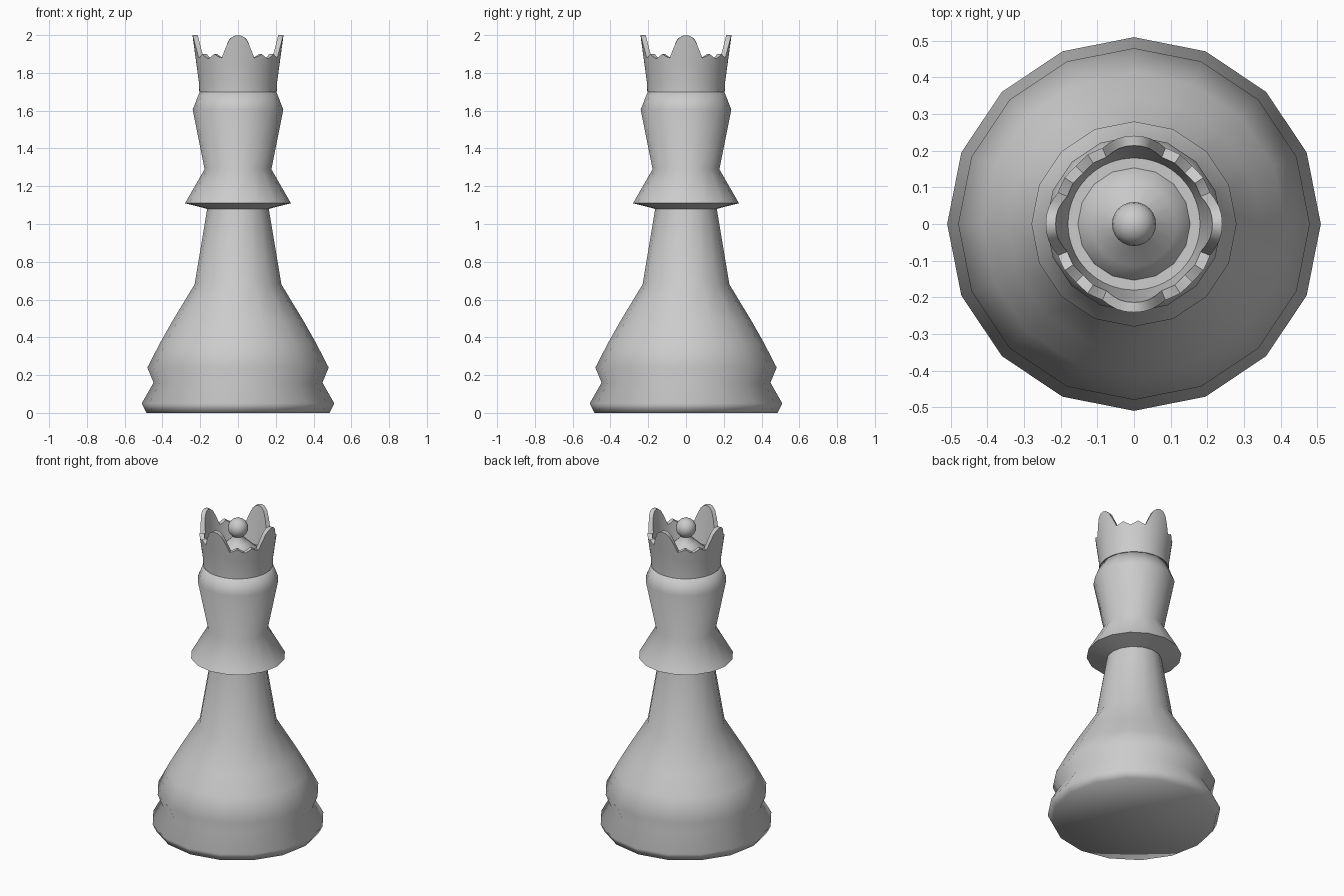
import bpy, bmesh, math
from math import cos, sin, pi

if "Cube" in bpy.data.objects:
    bpy.data.objects.remove(bpy.data.objects["Cube"])


def loft(name, rows, n, angle=75):
    """Join rows of (radius, height) functions of the angle; a radius of 0 closes to a pole."""
    bm = bmesh.new()
    rings = []
    for row in rows:
        if row(0)[0] == 0:
            rings.append([bm.verts.new((0, 0, row(0)[1]))] * n)
            continue
        ring = []
        for i in range(n):
            a = 2 * pi * i / n
            r, z = row(i)
            ring.append(bm.verts.new((r * cos(a), r * sin(a), z)))
        rings.append(ring)
    for lo, hi in zip(rings, rings[1:]):
        for i in range(n):
            j = (i + 1) % n
            quad = list(dict.fromkeys((lo[i], lo[j], hi[j], hi[i])))
            bm.faces.new(quad)
    bmesh.ops.recalc_face_normals(bm, faces=bm.faces)
    mesh = bpy.data.meshes.new(name)
    bm.to_mesh(mesh)
    bm.free()
    obj = bpy.data.objects.new(name, mesh)
    bpy.context.collection.objects.link(obj)
    bpy.ops.object.select_all(action='DESELECT')
    obj.select_set(True)
    bpy.context.view_layer.objects.active = obj
    bpy.ops.object.shade_smooth_by_angle(angle=math.radians(angle))
    return obj


def fixed(profile):
    return [lambda i, p=p: p for p in profile]


# Turned body: foot, bell, neck, collar and head
loft("body", fixed([
    (0, 0), (0.485, 0), (0.51, 0.05), (0.447, 0.16), (0.48, 0.24),
    (0.413, 0.37), (0.345, 0.49), (0.23, 0.68), (0.163, 1.08), (0.28, 1.11),
    (0.177, 1.29), (0.24, 1.605), (0.203, 1.70), (0, 1.70)]), 16)

# Crown: rim height over one eighth turn, mirrored and repeated for four points
RIM = [2.0, 1.995, 1.975, 1.93, 1.88, 1.887, 1.90, 1.885, 1.875]


def rim(i):
    k = i % 16
    return RIM[min(k, 16 - k)]


def wall(base_r, top_r, base_z, t):
    """Row at fraction t between a wall's base and the scalloped rim."""
    def row(i):
        z = base_z + (rim(i) - base_z) * t
        return base_r + (top_r - base_r) * (z - base_z) / (2.0 - base_z), z
    return row


rows = fixed([(0, 1.70), (0.205, 1.70)])
rows += [wall(0.207, 0.241, 1.75, t) for t in (0, 0.5, 1)]
rows += [wall(0.18, 0.214, 1.76, t) for t in (1, 0.5, 0)]
rows += fixed([(0, 1.755)])
loft("crown", rows, 64, 50)

# Cap inside the crown, with its finial ball
loft("crown_cap", fixed([
    (0, 1.74), (0.16, 1.74), (0.15, 1.77), (0.115, 1.80), (0.06, 1.85),
    (0.03, 1.88), (0.03, 1.90), (0, 1.90)]), 16)
R = 0.06
ball = [(0, 1.938 - R)]
ball += [(R * sin(pi * k / 10), 1.938 - R * cos(pi * k / 10)) for k in range(1, 10)]
ball += [(0, 1.938 + R)]
loft("finial_ball", fixed(ball), 24)
